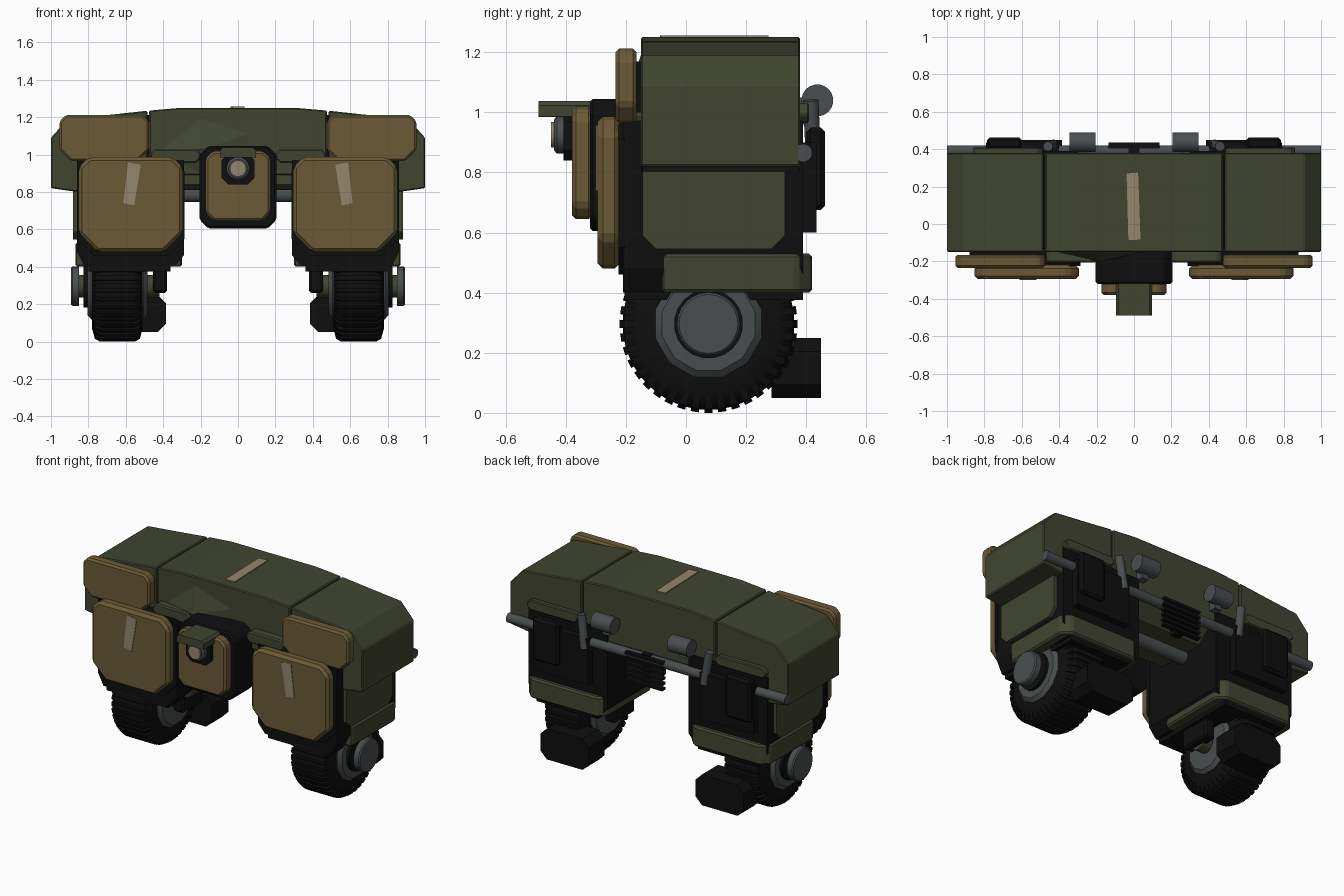
import bpy, bmesh, math
from mathutils import Vector

if "Cube" in bpy.data.objects:
    bpy.data.objects.remove(bpy.data.objects["Cube"])


def material(name, rgb):
    m = bpy.data.materials.new(name)
    m.diffuse_color = (*rgb, 1)
    m.use_nodes = True
    m.node_tree.nodes["Principled BSDF"].inputs["Base Color"].default_value = m.diffuse_color
    return m


OLIVE = material("olive", (0.052, 0.060, 0.030))
TAN = material("tan", (0.145, 0.102, 0.036))
BLACK = material("black", (0.0045, 0.0045, 0.0045))
STEEL = material("steel", (0.066, 0.076, 0.079))
TAPE = material("pale_tape", (0.29, 0.24, 0.15))


def finish(name, bm, mat, mirror=False, bevel=0, smooth=False):
    bmesh.ops.recalc_face_normals(bm, faces=bm.faces)
    me = bpy.data.meshes.new(name)
    bm.to_mesh(me)
    bm.free()
    ob = bpy.data.objects.new(name, me)
    bpy.context.collection.objects.link(ob)
    me.materials.append(mat)
    if smooth:
        bpy.ops.object.select_all(action='DESELECT')
        ob.select_set(True)
        bpy.context.view_layer.objects.active = ob
        bpy.ops.object.shade_smooth_by_angle(angle=math.radians(35))
    if bevel:
        b = ob.modifiers.new("bevel", 'BEVEL')
        b.width, b.segments, b.limit_method = bevel, 1, 'ANGLE'
    if mirror:
        ob.modifiers.new("mirror", 'MIRROR').use_mirror_merge = False
    return ob


def prism(name, pts, axis, lo, hi, mat, mirror=False, bevel=0):
    """Extrude a 2D outline along an axis: X uses (y,z), Y uses (x,z), Z uses (x,y)."""
    bm = bmesh.new()

    def at(p, d):
        c = list(p)
        c.insert("XYZ".index(axis), d)
        return bm.verts.new(c)
    a, b = [at(p, lo) for p in pts], [at(p, hi) for p in pts]
    bm.faces.new(a)
    bm.faces.new(b)
    n = len(pts)
    for i in range(n):
        bm.faces.new((a[i], a[(i + 1) % n], b[(i + 1) % n], b[i]))
    return finish(name, bm, mat, mirror, bevel)


def octagon(u0, u1, v0, v1, low, high):
    """Rectangle outline with cut lower and upper corners."""
    return [(u0 + low, v0), (u1 - low, v0), (u1, v0 + low), (u1, v1 - high),
            (u1 - high, v1), (u0 + high, v1), (u0, v1 - high), (u0, v0 + low)]


def box(name, x0, x1, y0, y1, z0, z1, mat, mirror=False, bevel=0):
    return prism(name, [(x0, y0), (x1, y0), (x1, y1), (x0, y1)], 'Z', z0, z1, mat, mirror, bevel)


def lathe(name, profile, start, direction, mat, mirror=False, n=24):
    """Revolve (distance, radius) pairs about a line."""
    bm = bmesh.new()
    start, d = Vector(start), Vector(direction).normalized()
    u = d.orthogonal().normalized()
    v = d.cross(u)
    rings = [[bm.verts.new(start + d * t + r * (u * math.cos(a) + v * math.sin(a)))
              for a in (2 * math.pi * i / n for i in range(n))] for t, r in profile]
    bm.faces.new(rings[0])
    bm.faces.new(rings[-1])
    for p, q in zip(rings, rings[1:]):
        for i in range(n):
            j = (i + 1) % n
            bm.faces.new((p[i], p[j], q[j], q[i]))
    return finish(name, bm, mat, mirror, 0, True)


def rod(name, p, q, r, mat, mirror=False, n=20):
    d = Vector(q) - Vector(p)
    return lathe(name, [(0, r), (d.length, r)], p, d, mat, mirror, n)


# Arched upper hull in three sections over a dark core
prism("hull_centre", [(-.475, 1.235), (-.3, 1.25), (.3, 1.25), (.475, 1.235),
      (.475, .89), (-.475, .89)], 'Y', -.15, .38, OLIVE, bevel=.006)
prism("hull_end", [(.485, 1.234), (.68, 1.213), (.91, 1.19), (1, 1.09), (1, .82),
      (.86, .8), (.485, .8)], 'Y', -.15, .38, OLIVE, True, .006)
box("hull_core", -.55, .55, -.13, .36, .9, 1.21, BLACK)
prism("belly", [(-.13, .9), (-.13, .84), (-.09, .81), (.24, .81), (.34, .9)], 'X',
      -.32, .32, OLIVE)
rod("cross_axle", (-.32, .1, .785), (.32, .1, .785), .04, STEEL)

# Faceted bulge on the hull front
bm = bmesh.new()
base = [bm.verts.new((x, -.149, z)) for x, z in
        [(-.43, 1.01), (-.2, 1.195), (.06, 1.11), (.06, .9), (-.2, .9)]]
tip = bm.verts.new((-.18, -.2, 1.03))
for i in range(5):
    bm.faces.new((base[i], base[(i + 1) % 5], tip))
bm.faces.new(base)
finish("front_bulge", bm, OLIVE)

# Raised pads on hull front and back
prism("front_pad", octagon(.2, .47, .955, 1.03, .025, .025), 'Y', -.205, -.14, OLIVE, True, .008)
prism("rear_pad", octagon(.49, .86, .965, 1.03, .025, .025), 'Y', .37, .41, OLIVE, True, .006)

# Legs with side panels and fenders
prism("leg_housing", [(.29, .97), (.29, .46), (.34, .4), (.82, .4), (.86, .48), (.86, .97)],
      'Y', -.21, .39, BLACK, True)
prism("leg_side_panel", octagon(-.145, .33, .545, .83, .045, .001), 'X', .85, .882,
      OLIVE, True, .006)
prism("fender", octagon(.3, .87, -.08, .42, .015, .05), 'Z', .4, .53, OLIVE, True, .022)
box("fender_underside", .36, .8, -.205, .39, .375, .42, BLACK, True)
box("leg_rear_panel", .4, .79, .38, .435, .6, .9, BLACK, True)
box("rear_pack", .6, .785, .4, .463, .675, .95, BLACK, True, .015)

# Armour plates
prism("leg_plate", octagon(.295, .852, .48, .987, .1, .055), 'Y', -.295, -.22, TAN, True, .018)
prism("shoulder_plate", octagon(.475, .955, .965, 1.212, .06, .035), 'Y', -.235, -.165,
      TAN, True, .012)
prism("leg_plate_backing", octagon(.285, .862, .46, .96, .09, .05), 'Y', -.225, -.2, BLACK, True)
box("shoulder_mount", .55, .88, -.18, -.14, 1.0, 1.17, BLACK, True)

# Sensor head under the front
prism("head_frame", octagon(-.205, .205, .605, 1.045, .045, .045), 'Y', -.32, -.12, BLACK, bevel=.01)
prism("head_plate", octagon(-.175, .175, .645, 1.02, .045, .04), 'Y', -.38, -.31, TAN, bevel=.014)
prism("sensor_housing", octagon(-.087, .087, .84, 1.0, .035, .03), 'Y', -.408, -.3, BLACK)
lathe("sensor_barrel", [(0, .062), (.035, .062), (.045, .05)], (0, -.395, .925), (0, -1, 0), STEEL)
rod("sensor_lens", (0, -.43, .925), (0, -.45, .925), .043, TAPE)
prism("sensor_visor", octagon(-.097, .097, .985, 1.037, .001, .015), 'Y', -.49, -.31, OLIVE)

# Marking strips
strip = [(.537, .955), (.607, .735), (.557, .728), (.518, .945)]
strip = [(.52, .945), (.588, .958), (.613, .74), (.555, .728)]
prism("plate_strip", strip, 'Y', -.299, -.29, TAPE, True)
prism("roof_strip", [(-.04, .27), (.022, .275), (.035, -.083), (-.03, -.087)], 'Z',
      1.248, 1.256, TAPE)

# Wheels: tyre, tread lugs, rim and hub
WY, WZ, R = .075, .296, .296
lathe("tyre", [(0, .17), (0, .23), (.025, .272), (.05, .286), (.22, .286), (.245, .272),
      (.27, .23), (.27, .17)], (.51, WY, WZ), (1, 0, 0), BLACK, True, 48)
bm = bmesh.new()
LUGS = 40
for i in range(LUGS):
    a = 2 * math.pi * i / LUGS
    h = math.pi / LUGS * .6
    ring = []
    for x, r in [(.512, .235), (.525, .282), (.55, R), (.74, R), (.765, .282), (.778, .235)]:
        ring.append([bm.verts.new((x, WY + r * math.cos(a + s * h), WZ + r * math.sin(a + s * h)))
                     for s in (-1, 1)])
    for p, q in zip(ring, ring[1:]):
        bm.faces.new((p[0], p[1], q[1], q[0]))
    for s in (0, 1):
        bm.faces.new([p[s] for p in ring])
    bm.faces.new((ring[0][0], ring[0][1], ring[-1][1], ring[-1][0]))
finish("tyre_lugs", bm, BLACK, True)
lathe("rim", [(0, .16), (.02, .183), (.3, .183), (.32, .16)], (.485, WY, WZ), (1, 0, 0),
      STEEL, True, 12)
rod("rim_ring", (.79, WY, WZ), (.825, WY, WZ), .115, BLACK, True)
rod("wheel_axle", (.42, WY, WZ), (.87, WY, WZ), .06, OLIVE, True)
lathe("hub_cap", [(0, .105), (.035, .105), (.043, .098)], (.85, WY, WZ), (1, 0, 0), STEEL, True)

# Drive strut and motor behind each wheel
box("drive_strut", .38, .455, -.02, .19, .26, .42, BLACK, True, .012)
prism("drive_motor", octagon(.385, .73, .05, .25, .045, .045), 'Y', .285, .45, BLACK, True)

# Rear rail, posts, canisters and vent slats
rod("rear_rail", (-1, .39, .865), (1, .39, .865), .03, STEEL)
rod("rail_post", (.46, .415, 1.04), (.43, .425, .83), .026, STEEL, True)
rod("rear_canister", (.205, .437, 1.04), (.345, .437, 1.04), .053, STEEL, True)
box("canister_bracket", .25, .3, .37, .43, .96, 1.05, STEEL, True)
for i in range(6):
    z = .705 + i * .034
    box(f"vent_slat_{i + 1}", -.135, .135, .405, .437, z, z + .017, BLACK)
box("vent_spine", -.03, .03, .36, .415, .7, .9, BLACK)
